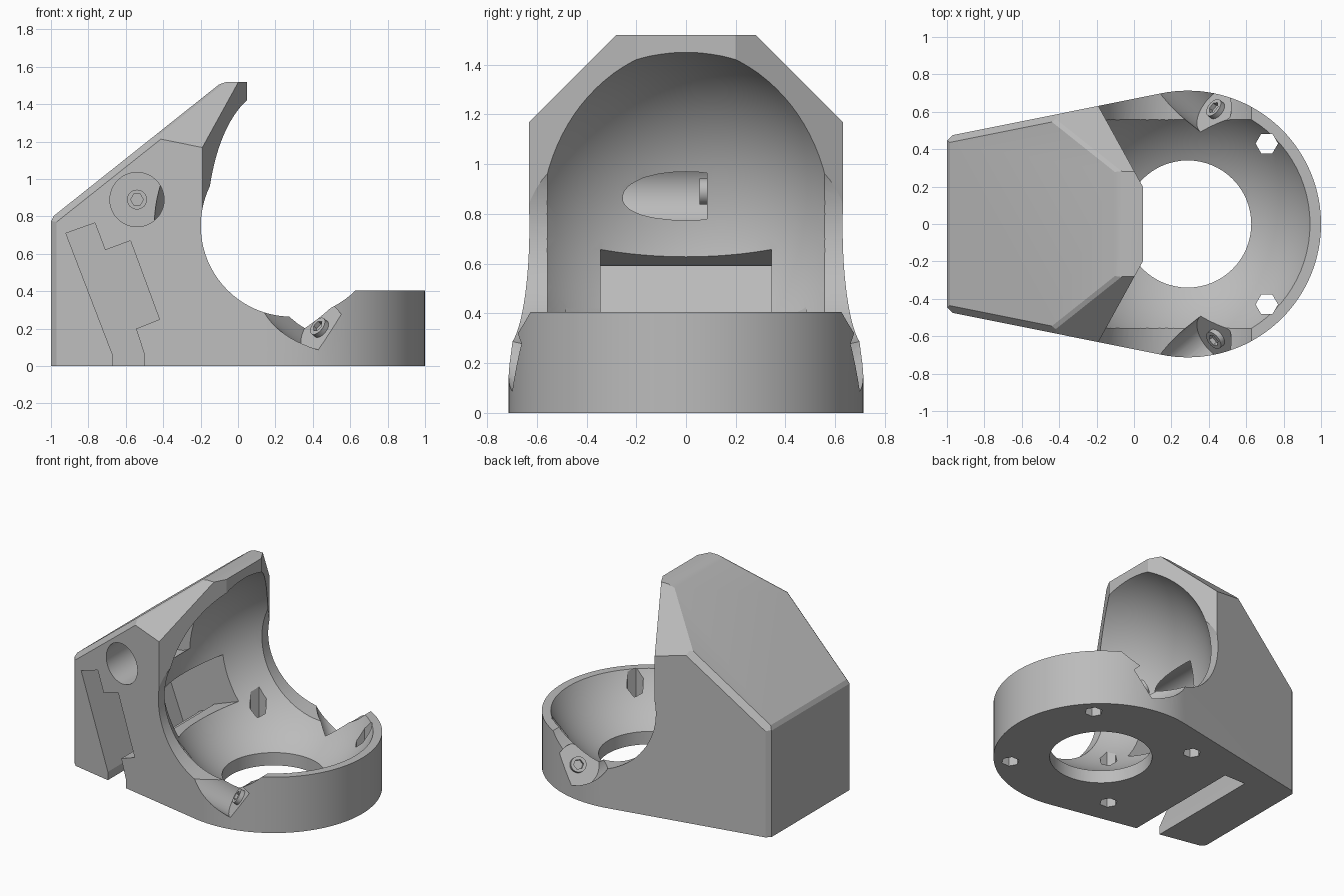
import bpy, bmesh
from math import sin, cos, pi, radians
from mathutils import Vector, Matrix

if "Cube" in bpy.data.objects:
    bpy.data.objects.remove(bpy.data.objects["Cube"])

grey = bpy.data.materials.new("plain grey")
grey.use_nodes = True
grey.diffuse_color = (0.5, 0.5, 0.5, 1)
grey.node_tree.nodes["Principled BSDF"].inputs["Base Color"].default_value = grey.diffuse_color

BOWL = Vector((0.287, 0, 0.75))
OUTER, INNER = 0.713, 0.74
SIDE_VIEW = Matrix.Rotation(radians(90), 4, 'X')   # profile x,z; extrudes toward -y


def finish(name, bm):
    bmesh.ops.recalc_face_normals(bm, faces=bm.faces)
    mesh = bpy.data.meshes.new(name)
    bm.to_mesh(mesh)
    bm.free()
    mesh.materials.append(grey)
    ob = bpy.data.objects.new(name, mesh)
    bpy.context.collection.objects.link(ob)
    return ob


def prism_mesh(points, depth, matrix):
    bm = bmesh.new()
    low = [bm.verts.new((x, y, 0)) for x, y in points]
    high = [bm.verts.new((x, y, depth)) for x, y in points]
    bm.faces.new(low)
    bm.faces.new(high)
    for i in range(len(points)):
        j = (i + 1) % len(points)
        bm.faces.new((low[i], low[j], high[j], high[i]))
    bm.transform(matrix)
    return bm


def prism(name, points, depth, matrix):
    return finish(name, prism_mesh(points, depth, matrix))


def ring(radius, sides):
    return [(radius * cos(2 * pi * i / sides), radius * sin(2 * pi * i / sides)) for i in range(sides)]


def cylinder(name, radius, start, direction, depth, sides=48):
    turn = Vector(direction).to_track_quat('Z', 'Y').to_matrix().to_4x4()
    return prism(name, ring(radius, sides), depth, Matrix.Translation(start) @ turn)


def side_profile(name, points, y, depth):
    return prism(name, points, depth, Matrix.Translation((0, y, 0)) @ SIDE_VIEW)


def cut(target, cutter):
    mod = target.modifiers.new("cut", 'BOOLEAN')
    mod.operation, mod.solver, mod.object = 'DIFFERENCE', 'EXACT', cutter
    with bpy.context.temp_override(object=target, active_object=target):
        bpy.ops.object.modifier_apply(modifier=mod.name)
    bpy.data.objects.remove(cutter)


def smooth(ob):
    bpy.ops.object.select_all(action='DESELECT')
    ob.select_set(True)
    bpy.context.view_layer.objects.active = ob
    bpy.ops.object.shade_smooth_by_angle(angle=radians(20))


# Housing blank: rounded front, tapering to a flat back
arc = [radians(-101.3 + 202.6 * i / 72) for i in range(73)]
plan = [(BOWL.x + OUTER * cos(a), OUTER * sin(a)) for a in arc]
plan += [(-0.97, 0.475), (-1, 0.445), (-1, -0.445), (-0.97, -0.475)]
bm = prism_mesh(plan, 1.7, Matrix())


# Roof planes and their small bevels, as (normal, distance)
def plane(normal, point):
    n = Vector(normal).normalized()
    return n, n.dot(Vector(point))


def bevel(a, b, size):
    n = a[0] + b[0]
    return n.normalized(), (a[1] + b[1] - size) / n.length


roof = plane((-0.795, 0, 1), (-0.97, 0, 0.815))
top = plane((0, 0, 1), (0, 0, 1.52))
back = plane((-1, 0, 0), (-1, 0, 0))
planes = [roof, top, bevel(roof, top, 0.015), bevel(roof, back, 0.015)]
for s in (-1, 1):
    slope = plane((0, s, 1), (0, 0, 1.8))
    wall = plane((-0.2, s, 0), (-0.97, s * 0.475, 0))
    planes += [slope, bevel(roof, wall, 0.035), bevel(roof, slope, 0.012)]
for normal, dist in planes:
    bmesh.ops.bisect_plane(bm, geom=bm.verts[:] + bm.edges[:] + bm.faces[:], dist=1e-6,
                           plane_co=normal * dist, plane_no=normal, clear_outer=True)
    bmesh.ops.holes_fill(bm, edges=[e for e in bm.edges if e.is_boundary], sides=0)
housing = finish("housing", bm)

# Open the front above the ring and trim the hood to an angled face
cut(housing, side_profile("ring_opening", [(0.2, 0.405), (2, 0.405), (2, 0.8), (0.2, 0.8)], 1, 2))
hood_half = [(0.047, 0.2), (-0.19, 0.63), (-0.3, 0.83), (2, 0.83)]
hood = hood_half + [(x, -y) for x, y in reversed(hood_half)]
cut(housing, prism("hood_trim", hood, 1, Matrix.Translation((0, 0, 0.75))))

# Spherical bowl, round side openings and bottom hole
bm = bmesh.new()
bmesh.ops.create_uvsphere(bm, u_segments=80, v_segments=48, radius=INNER,
                          matrix=Matrix.Translation(BOWL))
cut(housing, finish("bowl", bm))
cut(housing, cylinder("side_opening", 0.486, BOWL + Vector((0, 1, 0)), (0, -1, 0), 2, 80))
cut(housing, cylinder("bottom_hole", 0.34, (BOWL.x, 0, -0.1), (0, 0, 1), 0.6, 64))

# Stepped slot from the side, with a window into the bowl
slot = [(-0.92, 0.71), (-0.765, 0.765), (-0.71, 0.62), (-0.575, 0.67), (-0.42, 0.25),
        (-0.545, 0.2), (-0.5, 0.06), (-0.5, -0.1), (-0.67, -0.1), (-0.67, 0.06)]
cut(housing, side_profile("slot", slot, 0.345, 1.2))
window = [(-0.6, 0.57), (-0.3, 0.68), (-0.186, 0.37), (-0.486, 0.26)]
cut(housing, side_profile("window", window, 0.343, 0.686))

# Hexagonal bolt holes through the floor
for x in (-0.14, 0.71):
    for y in (-0.43, 0.43):
        cut(housing, prism("bolt_hole", ring(0.06, 6), 0.6, Matrix.Translation((x, y, -0.1))))


# Counterbores, each with a raised screw collar on its floor
def counterbore(name, floor, outward, length):
    axis = Vector(outward).normalized()
    floor = Vector(floor)
    cut(housing, cylinder(name + "_bore", 0.145, floor, axis, length))
    collar = cylinder(name + "_screw", 0.053, floor - axis * 0.01, axis, 0.04, 32)
    cut(collar, cylinder(name + "_socket", 0.034, floor + axis * 0.004, axis, 0.1, 6))
    smooth(collar)


counterbore("side", (-0.54, 0.085, 0.89), (0, -1, 0), 1)
for name, s in (("front", -1), ("rear", 1)):
    counterbore(name, (0.445, s * 0.607, 0.198), (-0.66, s * 0.53, 0.53), 0.6)

smooth(housing)
